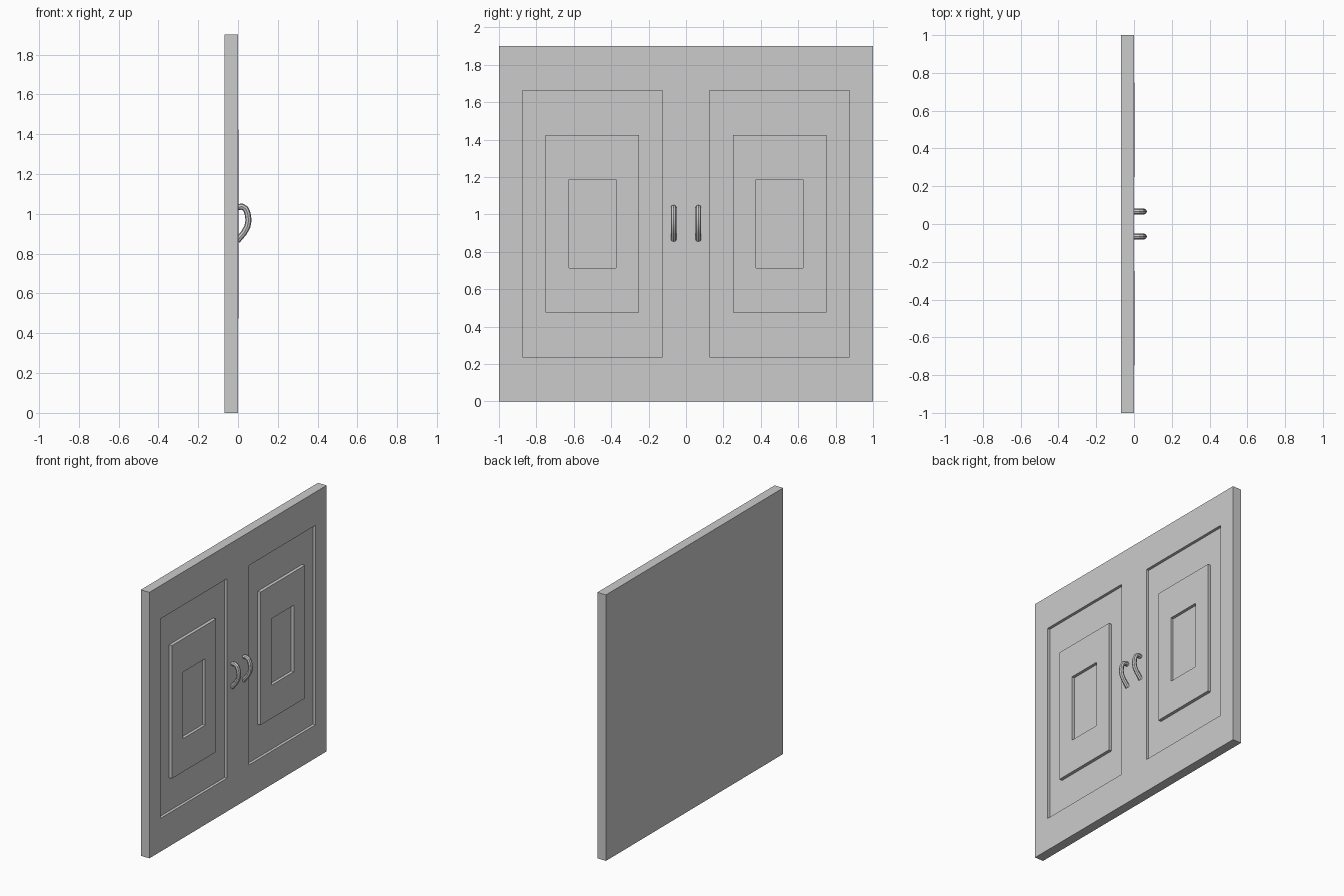
import bpy, bmesh
from mathutils import Vector

if "Cube" in bpy.data.objects:
    bpy.data.objects.remove(bpy.data.objects["Cube"])

T, H = 0.068, 1.9          # leaf thickness and height
CZ = H / 2


def make_leaf(name, side):
    cy = 0.5 * side
    bm = bmesh.new()
    bmesh.ops.create_cube(bm, size=1)
    for v in bm.verts:
        v.co = Vector((-T / 2 + v.co.x * T, cy + v.co.y, CZ + v.co.z * H))
    bm.normal_update()
    face = max(bm.faces, key=lambda f: f.normal.x)
    # nested panel steps: (fraction of leaf size, surface x)
    steps = [(0.75, 0), (0.75, -0.02), (0.5, -0.02),
             (0.5, 0.003), (0.25, 0.003), (0.25, -0.018)]
    for frac, x in steps:
        bmesh.ops.inset_individual(bm, faces=[face], thickness=0.01)
        for v in face.verts:
            sy = 1 if v.co.y > cy else -1
            sz = 1 if v.co.z > CZ else -1
            v.co = Vector((x, cy + sy * frac * 0.5, CZ + sz * frac * CZ))
        bm.normal_update()
    me = bpy.data.meshes.new(name)
    bm.to_mesh(me)
    bm.free()
    ob = bpy.data.objects.new(name, me)
    bpy.context.collection.objects.link(ob)


def make_handle(name, y):
    # bent pull: round tube along a side profile (x, z)
    path = [(-0.004, 1.035), (0.022, 1.036), (0.038, 1.026), (0.048, 1.003),
            (0.053, 0.968), (0.047, 0.936), (0.030, 0.905), (-0.004, 0.865)]
    cu = bpy.data.curves.new(name, 'CURVE')
    cu.dimensions = '3D'
    cu.bevel_depth = 0.0155
    cu.bevel_resolution = 2
    cu.use_fill_caps = True
    sp = cu.splines.new('POLY')
    sp.points.add(len(path) - 1)
    for p, (x, z) in zip(sp.points, path):
        p.co = (x, y, z, 1)
    tmp = bpy.data.objects.new(name + "_curve", cu)
    bpy.context.collection.objects.link(tmp)
    me = bpy.data.meshes.new_from_object(
        tmp.evaluated_get(bpy.context.evaluated_depsgraph_get()))
    bpy.data.objects.remove(tmp)
    ob = bpy.data.objects.new(name, me)
    bpy.context.collection.objects.link(ob)
    bpy.ops.object.select_all(action='DESELECT')
    ob.select_set(True)
    bpy.context.view_layer.objects.active = ob
    bpy.ops.object.shade_smooth_by_angle()


# mirrored pair of leaves and pulls
for label, side in (("left", -1), ("right", 1)):
    make_leaf(label + "_door", side)
    make_handle(label + "_handle", side * 0.066)
